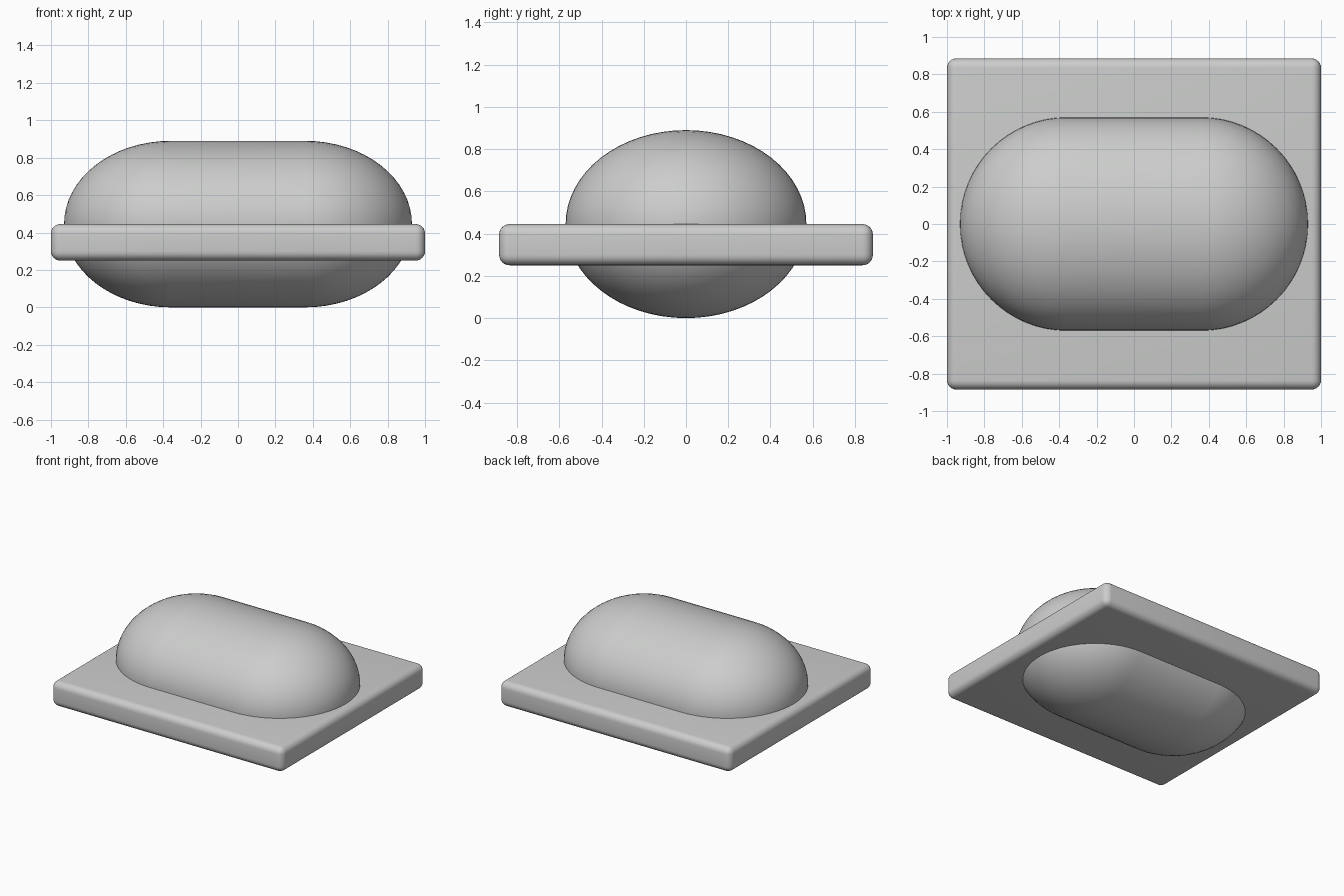
import bpy
import bmesh
from math import pi, sin, cos, radians
from mathutils import Matrix, Vector

cube = bpy.data.objects.get("Cube")
if cube:
    bpy.data.objects.remove(cube, do_unlink=True)

# Material
GREY = (0.6, 0.61, 0.6, 1)
grey = bpy.data.materials.new("light grey")
grey.use_nodes = True
grey.diffuse_color = GREY
grey.node_tree.nodes["Principled BSDF"].inputs["Base Color"].default_value = GREY


def add_object(name, bm):
    mesh = bpy.data.meshes.new(name)
    bmesh.ops.recalc_face_normals(bm, faces=bm.faces)
    bm.to_mesh(mesh)
    bm.free()
    mesh.materials.append(grey)
    obj = bpy.data.objects.new(name, mesh)
    bpy.context.collection.objects.link(obj)
    bpy.ops.object.select_all(action="DESELECT")
    obj.select_set(True)
    bpy.context.view_layer.objects.active = obj
    return obj


# Flat slab with rounded edges
bm = bmesh.new()
bmesh.ops.create_cube(bm, size=1, matrix=Matrix.Diagonal((2, 1.77, 0.195, 1)))
bmesh.ops.bevel(bm, geom=bm.edges[:], offset=0.05, segments=6,
                profile=0.5, affect="EDGES")
slab = add_object("slab", bm)
slab.location.z = 0.3475
bpy.ops.object.shade_smooth_by_angle(angle=radians(40))

# Flattened capsule lying along x, passing through the slab
RADIUS, HALF_STRAIGHT, HEIGHT, STEPS = 0.57, 0.36, 0.89, 16
bm = bmesh.new()
profile = []
for side in (-1, 1):
    for i in range(STEPS + 1):
        a = pi / 2 * (i / STEPS if side < 0 else 1 - i / STEPS)
        x = side * (HALF_STRAIGHT + RADIUS * cos(a))
        profile.append(bm.verts.new((x, RADIUS * sin(a), 0)))
edges = [bm.edges.new(pair) for pair in zip(profile, profile[1:])]
bmesh.ops.spin(bm, geom=profile + edges, cent=(0, 0, 0), axis=(1, 0, 0),
               angle=2 * pi, steps=64)
bmesh.ops.remove_doubles(bm, verts=bm.verts, dist=0.0001)
bmesh.ops.scale(bm, vec=Vector((1, 1, HEIGHT / (2 * RADIUS))), verts=bm.verts)
capsule = add_object("capsule", bm)
capsule.location.z = HEIGHT / 2
bpy.ops.object.shade_smooth_by_angle(angle=radians(40))
